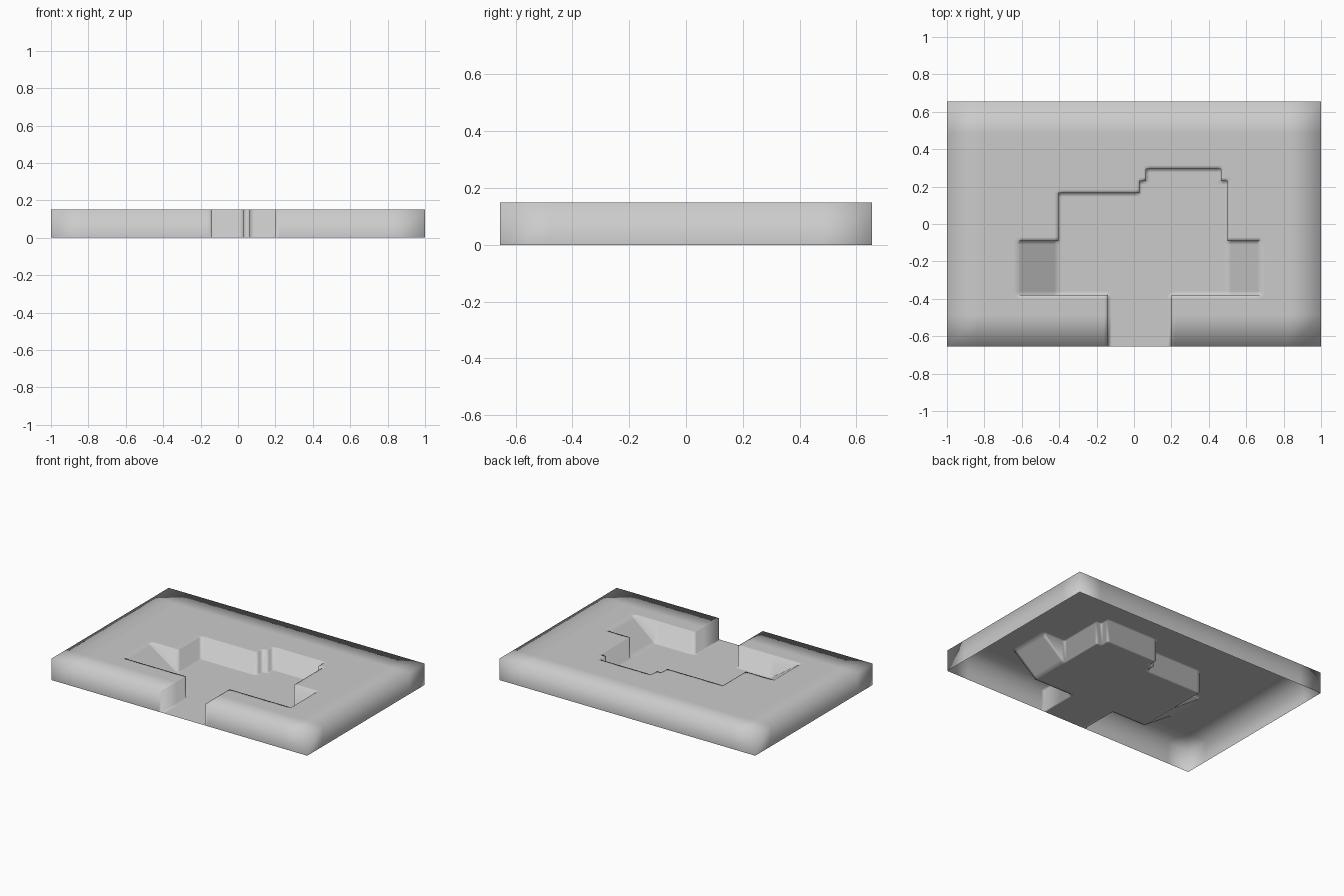
import bpy

if "Cube" in bpy.data.objects:
    bpy.data.objects.remove(bpy.data.objects["Cube"])

HX, HY, TOP = 1.0, 0.655, 0.15      # half sizes and plate height
RIM, EDGE = 0.17, 0.02              # loop spacing at the rim and round the pocket

# Sunken floor as rectangles: x0, x1, y0, y1
FLOOR = [(-0.14, 0.20, -HY, -0.38),      # entry channel at the front
         (-0.405, 0.50, -0.38, 0.165),   # main area
         (0.03, 0.50, 0.165, 0.23),      # back steps
         (0.065, 0.465, 0.23, 0.295)]
# Side ramps: x at the floor, x at the top, y0, y1
RAMPS = [(-0.405, -0.625, -0.38, -0.09), (0.50, 0.68, -0.38, -0.09)]


def grid_lines(values, half):
    """Grid positions with a supporting loop on both sides of each line."""
    lines = {-half, half, -half + RIM, half - RIM}
    for v in values:
        if abs(v) < half:
            lines |= {v, v - EDGE, v + EDGE}
    return sorted({round(v, 4) for v in lines})


xs = grid_lines([v for r in FLOOR + RAMPS for v in r[:2]], HX)
ys = grid_lines([v for r in FLOOR + RAMPS for v in r[2:]], HY)


def height(i, j):
    """Height function (of x) for the grid cell i, j."""
    if not (0 <= i < len(xs) - 1 and 0 <= j < len(ys) - 1):
        return lambda x: 0.0
    cx, cy = (xs[i] + xs[i + 1]) / 2, (ys[j] + ys[j + 1]) / 2
    for x0, x1, y0, y1 in FLOOR:
        if x0 < cx < x1 and y0 < cy < y1:
            return lambda x: 0.0
    for x0, x1, y0, y1 in RAMPS:
        if min(x0, x1) < cx < max(x0, x1) and y0 < cy < y1:
            return lambda x: TOP * (x - x0) / (x1 - x0)
    return lambda x: TOP


verts, faces = {}, []


def add_face(points):
    """Add a face with shared vertices, skipping collapsed ones."""
    ids = []
    for p in points:
        key = tuple(round(c, 4) + 0.0 for c in p)
        k = verts.setdefault(key, len(verts))
        if k not in ids:
            ids.append(k)
    if len(ids) > 2:
        faces.append(ids)


def add_wall(p, q, ha, hb):
    """Vertical wall on edge p-q between neighbouring cell heights."""
    add_face([(*p, hb(p[0])), (*q, hb(q[0])), (*q, ha(q[0])), (*p, ha(p[0]))])


nx, ny = len(xs) - 1, len(ys) - 1
# Top, floor and ramps
for i in range(nx):
    for j in range(ny):
        h = height(i, j)
        add_face([(x, y, h(x)) for x, y in ((xs[i], ys[j]), (xs[i + 1], ys[j]),
                                            (xs[i + 1], ys[j + 1]), (xs[i], ys[j + 1]))])
# Walls across x lines, then across y lines (outer sides included)
for i in range(nx + 1):
    for j in range(ny):
        add_wall((xs[i], ys[j]), (xs[i], ys[j + 1]), height(i - 1, j), height(i, j))
for j in range(ny + 1):
    for i in range(nx):
        add_wall((xs[i + 1], ys[j]), (xs[i], ys[j]), height(i, j - 1), height(i, j))

mesh = bpy.data.meshes.new("sunken_plate")
mesh.from_pydata(list(verts), [], faces)
mesh.update()
plate = bpy.data.objects.new("sunken_plate", mesh)
bpy.context.collection.objects.link(plate)

# Soft shading over the whole open-bottomed shell
mesh.polygons.foreach_set("use_smooth", [True] * len(mesh.polygons))

mat = bpy.data.materials.new("light_grey")
mat.diffuse_color = (0.6, 0.6, 0.6, 1)
mat.use_nodes = True
mat.node_tree.nodes["Principled BSDF"].inputs["Base Color"].default_value = mat.diffuse_color
mesh.materials.append(mat)
